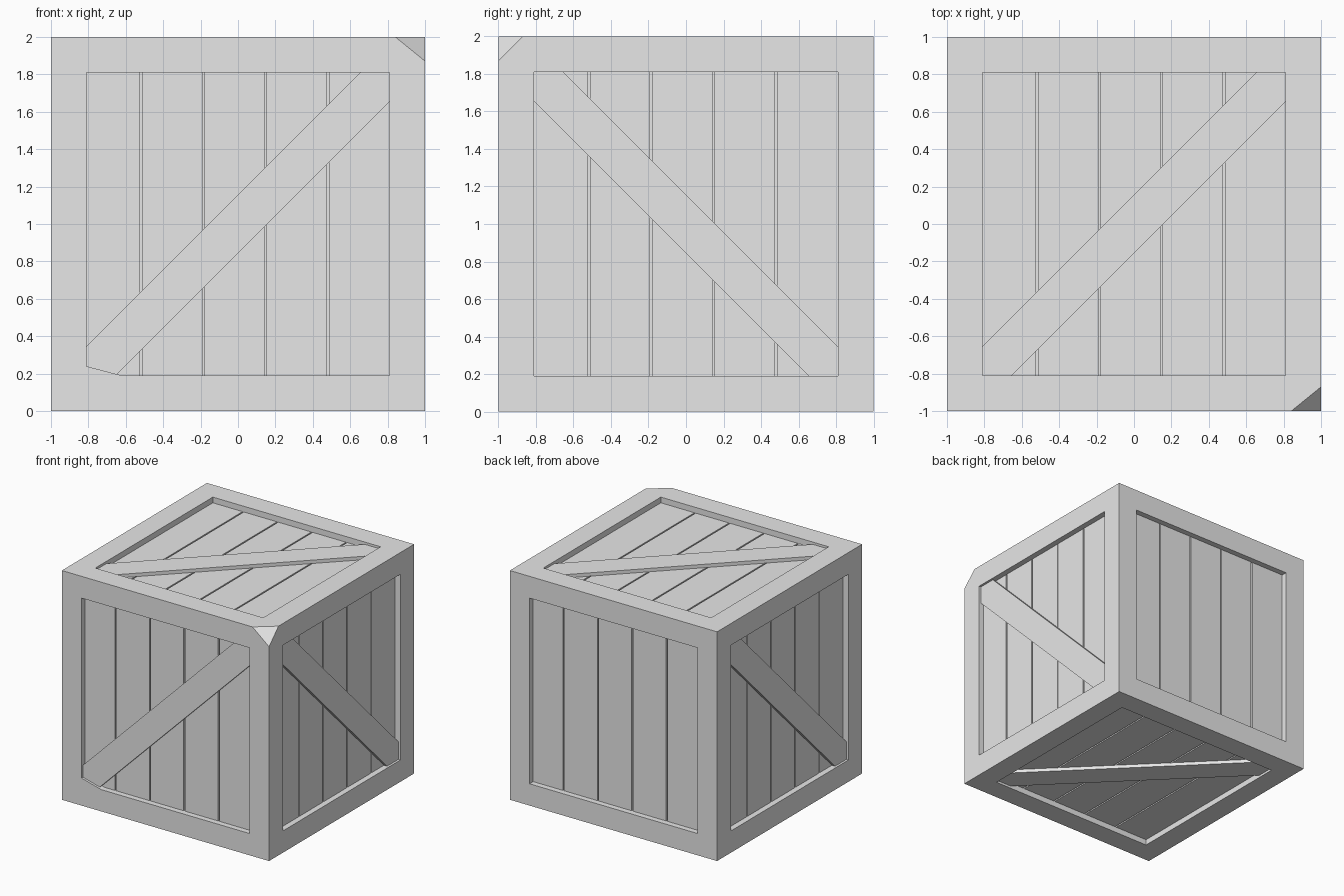
import bpy, bmesh
from mathutils import Matrix, Vector

cube = bpy.data.objects.get("Cube")
if cube:
    bpy.data.objects.remove(cube, do_unlink=True)

HALF = 1.0        # half of the crate's side
INNER = 0.81      # half of the recessed panel
FLOOR = 0.07      # depth of the groove bottoms
PLANK = 0.05      # depth of the plank faces
BRACE = 0.02      # depth of the brace faces
CENTRE = Vector((0, 0, HALF))

grey = bpy.data.materials.new("plain_grey")
grey.use_nodes = True
grey.diffuse_color = (0.8, 0.8, 0.8, 1)
grey.node_tree.nodes["Principled BSDF"].inputs["Base Color"].default_value = (0.8, 0.8, 0.8, 1)


def finish(bm, name):
    bmesh.ops.recalc_face_normals(bm, faces=bm.faces)
    mesh = bpy.data.meshes.new(name)
    bm.to_mesh(mesh)
    bm.free()
    mesh.materials.append(grey)
    obj = bpy.data.objects.new(name, mesh)
    bpy.context.collection.objects.link(obj)
    return obj


def slab(bm, frame, outline, top, bottom):
    """Extrude a side-panel outline between two depths below the crate surface."""
    verts = [bm.verts.new(frame @ Vector((u, v, HALF - bottom))) for u, v in outline]
    face = bm.faces.new(verts)
    raised = bmesh.ops.extrude_face_region(bm, geom=[face])["geom"]
    lift = frame.to_3x3() @ Vector((0, 0, bottom - top))
    bmesh.ops.translate(bm, vec=lift, verts=[g for g in raised if isinstance(g, bmesh.types.BMVert)])


def side_frame(u, v):
    u, v = Vector(u), Vector(v)
    rotation = Matrix((u, v, u.cross(v))).transposed().to_4x4()
    return Matrix.Translation(CENTRE) @ rotation


# Outer frame: a cube with every side inset and sunk
bm = bmesh.new()
bmesh.ops.create_cube(bm, size=2 * HALF, matrix=Matrix.Translation(CENTRE))
sides = list(bm.faces)
bmesh.ops.inset_individual(bm, faces=sides, thickness=HALF - INNER, use_even_offset=True)
bmesh.ops.inset_individual(bm, faces=sides, thickness=0.0, depth=0.0)
for face in sides:
    for vert in face.verts:
        vert.co -= face.normal * FLOOR

# Broken-off upper front corner
a, b, c = Vector((0.84, -1, 2)), Vector((1, -0.87, 2)), Vector((1, -1, 1.87))
normal = (b - a).cross(c - a)
if normal.dot(Vector((1, -1, 2)) - a) < 0:
    normal.negate()
geom = bm.verts[:] + bm.edges[:] + bm.faces[:]
bmesh.ops.bisect_plane(bm, geom=geom, plane_co=a, plane_no=normal.normalized(), clear_outer=True)
bmesh.ops.holes_fill(bm, edges=[e for e in bm.edges if e.is_boundary], sides=0)
finish(bm, "crate_frame")

# Panels: name, horizontal axis, vertical axis, brace slope (0 for none)
X, Y, Z = Vector((1, 0, 0)), Vector((0, 1, 0)), Vector((0, 0, 1))
panels = [
    ("front", X, Z, 1),
    ("left", Y, Z, -1),
    ("right", -Y, Z, -1),
    ("back", -X, Z, 0),
    ("top", X, Y, 1),
    ("bottom", -X, Y, 1),
]
grooves = [-0.517, -0.185, 0.147, 0.48]
gap = 0.006
starts = [-INNER] + [g + gap for g in grooves]
ends = [g - gap for g in grooves] + [INNER]

for name, u, v, slope in panels:
    frame = side_frame(u, v)

    # Five planks with narrow gaps
    bm = bmesh.new()
    for lo, hi in zip(starts, ends):
        slab(bm, frame, [(lo, -INNER), (hi, -INNER), (hi, INNER), (lo, INNER)], PLANK, FLOOR)
    finish(bm, name + "_planks")

    # Diagonal brace, trimmed to the panel corners
    if slope:
        h, w = INNER, INNER - 0.155
        outline = [(-h, -h), (-w, -h), (h, w), (h, h), (w, h), (-h, -w)]
        bm = bmesh.new()
        slab(bm, frame, [(slope * p, q) for p, q in outline], BRACE, PLANK)
        finish(bm, name + "_brace")

# Swollen inner corner of the frame at the lower front
bm = bmesh.new()
slab(bm, side_frame(X, Z), [(-INNER, -INNER), (-0.62, -INNER), (-INNER, -0.76)], 0.0, PLANK)
finish(bm, "front_corner_wedge")
